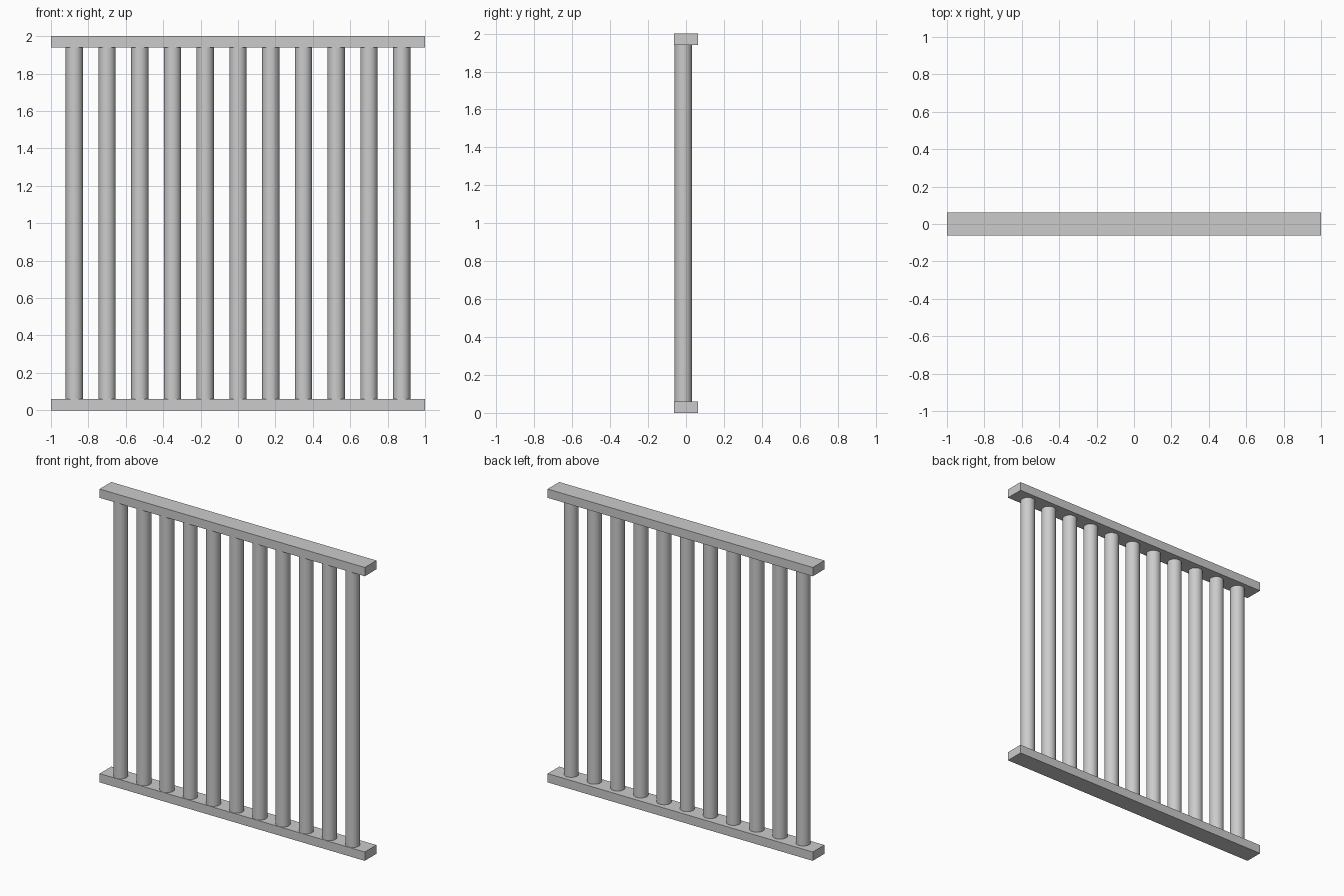
import bpy

if "Cube" in bpy.data.objects:
    bpy.data.objects.remove(bpy.data.objects["Cube"])

LENGTH, DEPTH, THICK, HEIGHT = 2.0, 0.125, 0.06, 2.0
BAR_COUNT, SPACING, BAR_RADIUS, BAR_Y = 11, 0.175, 0.046, -0.014


def rail(name, z):
    bpy.ops.mesh.primitive_cube_add(size=1, location=(0, 0, z))
    ob = bpy.context.object
    ob.name = name
    ob.scale = (LENGTH, DEPTH, THICK)
    bpy.ops.object.transform_apply(location=False, rotation=False, scale=True)


def bar(index):
    x = (index - (BAR_COUNT - 1) / 2) * SPACING
    bpy.ops.mesh.primitive_cylinder_add(
        vertices=32, radius=BAR_RADIUS, depth=HEIGHT - 2 * THICK,
        location=(x, BAR_Y, HEIGHT / 2))
    bpy.context.object.name = f"bar_{index + 1}"
    bpy.ops.object.shade_smooth_by_angle()


# Flat rails at the bottom and top
rail("bottom_rail", THICK / 2)
rail("top_rail", HEIGHT - THICK / 2)

# Evenly spaced round bars, set slightly towards the front
for i in range(BAR_COUNT):
    bar(i)
